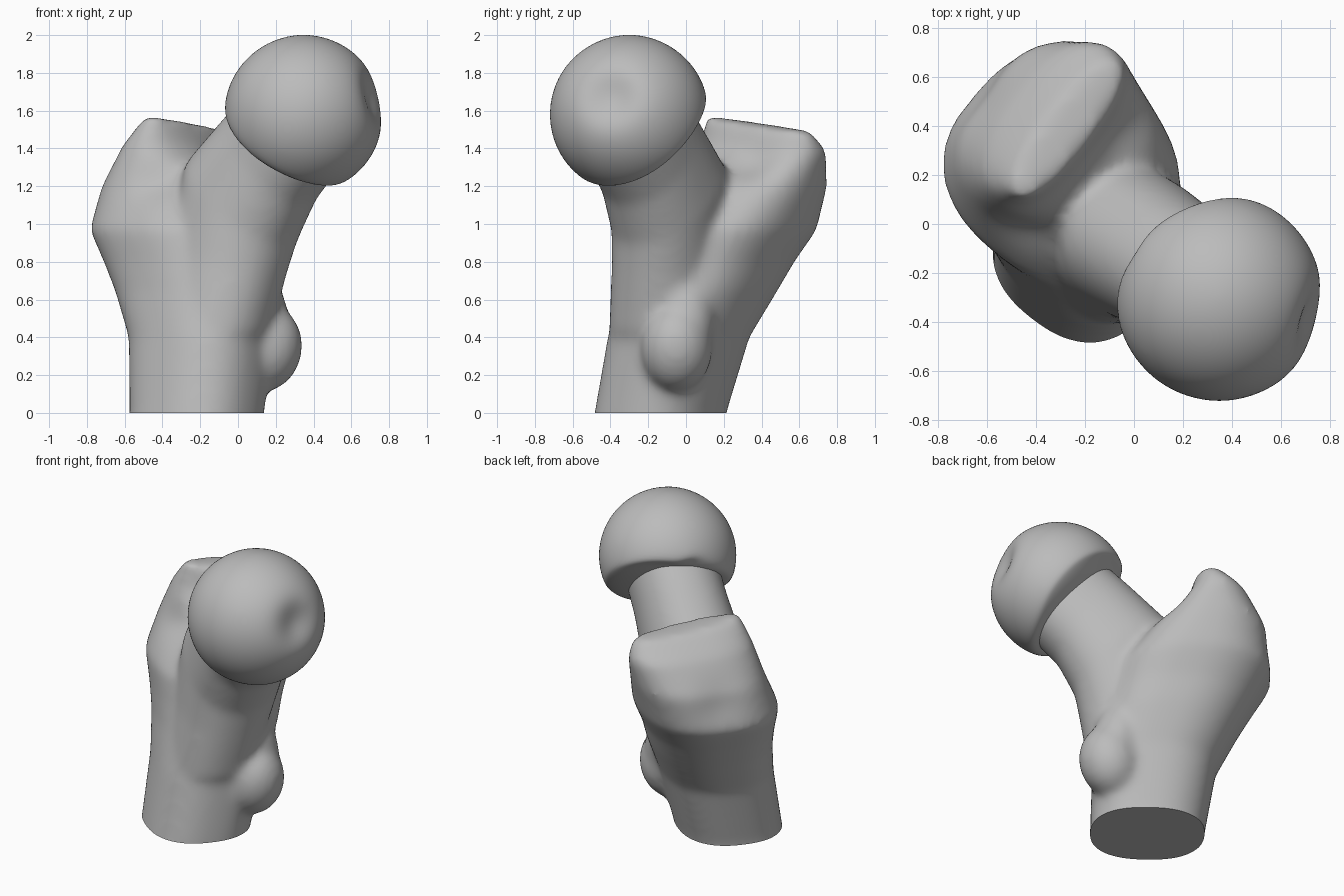
import bpy, bmesh, math
from mathutils import Vector, Matrix

cube = bpy.data.objects.get("Cube")
if cube:
    bpy.data.objects.remove(cube, do_unlink=True)

# Working axes: U runs along the neck seen from above, V across it
U = Vector((0.79, -0.61, 0)).normalized()
V = Vector((0.61, 0.79, 0)).normalized()
Z = Vector((0, 0, 1))

bone = bpy.data.materials.new("bone_grey")
bone.use_nodes = True
bone.diffuse_color = (0.5, 0.5, 0.5, 1)
bone.node_tree.nodes["Principled BSDF"].inputs["Base Color"].default_value = (0.5, 0.5, 0.5, 1)


def loft(bm, sections, power=2.4, n=40):
    """Skin rounded-rectangle rings: (centre, axis_a, axis_b, half_a, half_b)."""
    rings = []
    for c, ax, bx, a, b in sections:
        ring = []
        for i in range(n):
            t = math.tau * i / n
            ct, st = math.cos(t), math.sin(t)
            p = ax * math.copysign(abs(ct) ** (2 / power), ct) * a
            p += bx * math.copysign(abs(st) ** (2 / power), st) * b
            ring.append(bm.verts.new(c + p))
        rings.append(ring)
    for r, s in zip(rings, rings[1:]):
        for i in range(n):
            j = (i + 1) % n
            bm.faces.new((r[i], r[j], s[j], s[i]))
    bm.faces.new(rings[0][::-1])
    bm.faces.new(rings[-1])


def ellipsoid(bm, centre, radii, tilt=0):
    m = Matrix.Translation(centre) @ Matrix.Rotation(tilt, 4, 'Y') @ Matrix.Diagonal((*radii, 1))
    bmesh.ops.create_icosphere(bm, subdivisions=5, radius=1, matrix=m)


def dent(bm, centre, radius, push):
    """Push the surface around a point with a soft falloff."""
    centre, push = Vector(centre), Vector(push)
    for v in bm.verts:
        v.co += push * math.exp(-((v.co - centre).length / radius) ** 2)


def make_object(name, bm):
    mesh = bpy.data.meshes.new(name)
    bm.to_mesh(mesh)
    bm.free()
    mesh.materials.append(bone)
    ob = bpy.data.objects.new(name, mesh)
    bpy.context.collection.objects.link(ob)
    bpy.ops.object.select_all(action='DESELECT')
    ob.select_set(True)
    bpy.context.view_layer.objects.active = ob
    return ob


# Shaft flaring into the greater trochanter:
# z, centre u, centre v, half u, half v, backward fall of the ring
bm = bmesh.new()
body = [
    (-0.30, -0.09, -0.29, 0.35, 0.32, 0),
    (0.00, -0.09, -0.24, 0.35, 0.32, 0),
    (0.40, -0.13, -0.15, 0.38, 0.34, 0),
    (0.65, -0.22, -0.08, 0.43, 0.37, 0),
    (0.80, -0.29, -0.05, 0.45, 0.39, 0),
    (0.97, -0.37, -0.01, 0.48, 0.43, 0),
    (1.20, -0.46, 0.07, 0.36, 0.41, 0),
    (1.40, -0.50, 0.13, 0.19, 0.39, -0.05),
    (1.53, -0.45, 0.14, 0.09, 0.34, -0.12),
]
loft(bm, [(U * u + V * v + Z * z, U, V + Z * fall, a, b) for z, u, v, a, b, fall in body])

# Neck bending out of the shaft towards the head:
# u, v, z, lean in degrees, half height, half width
neck = [
    (-0.05, -0.17, 0.42, 0, 0.32, 0.28),
    (0.00, -0.10, 0.82, 14, 0.34, 0.29),
    (0.07, -0.06, 1.12, 38, 0.37, 0.30),
    (0.25, -0.04, 1.35, 48, 0.33, 0.28),
    (0.45, -0.03, 1.55, 50, 0.32, 0.28),
]
loft(bm, [(U * u + V * v + Z * z,
           U * math.cos(math.radians(d)) - Z * math.sin(math.radians(d)), V, a, b)
          for u, v, z, d, a, b in neck], power=2.2)

# Lesser trochanter, with a tapering upper tail
ellipsoid(bm, (0.15, -0.05, 0.34), (0.19, 0.19, 0.23), 0.2)
ellipsoid(bm, (0.13, 0.0, 0.50), (0.14, 0.15, 0.26), -0.15)

bmesh.ops.recalc_face_normals(bm, faces=bm.faces)
femur = make_object("shaft_and_neck", bm)

# Fuse the parts into one soft surface
remesh = femur.modifiers.new("fuse", 'REMESH')
remesh.mode = 'VOXEL'
remesh.voxel_size = 0.022
soften = femur.modifiers.new("soften", 'SMOOTH')
soften.factor = 0.5
soften.iterations = 22
for m in ("fuse", "soften"):
    bpy.ops.object.modifier_apply(modifier=m)

# Hollows, and a flat sawn base
bm = bmesh.new()
bm.from_mesh(femur.data)
dent(bm, (-0.12, 0.40, 1.25), 0.13, (-0.05, 0.0, -0.06))
dent(bm, (-0.42, 0.0, 1.2), 0.13, (0.02, 0.04, -0.01))
dent(bm, (-0.62, 0.52, 1.15), 0.16, (0.02, -0.02, 0))
cut = bmesh.ops.bisect_plane(bm, geom=bm.verts[:] + bm.edges[:] + bm.faces[:],
                             plane_co=(0, 0, 0), plane_no=(0, 0, 1), clear_inner=True)
rim = [e for e in cut["geom_cut"] if isinstance(e, bmesh.types.BMEdge)]
bmesh.ops.contextual_create(bm, geom=rim)
bm.to_mesh(femur.data)
bm.free()
bpy.ops.object.shade_smooth_by_angle(angle=math.radians(50))

# Head: a ball flattened where it overhangs the neck, with a small pit
bm = bmesh.new()
head_centre = Vector((0.347, -0.3, 1.58))
ellipsoid(bm, head_centre, (0.423, 0.423, 0.423))
under = Vector((-0.6, 0.35, -0.72)).normalized()
for v in bm.verts:
    rel = v.co - head_centre
    # The lip reaches further down the front of the neck than the back
    limit = 0.16 - 0.26 * rel.dot(V) + 0.015 * math.sin(3 * math.atan2(rel.dot(V), rel.z))
    d = rel.dot(under)
    if d > limit:
        v.co -= under * (d - limit) * 0.85
dent(bm, (0.72, -0.40, 1.67), 0.12, (-0.07, 0.02, -0.02))
for _ in range(5):
    bmesh.ops.smooth_vert(bm, verts=bm.verts, factor=0.5,
                          use_axis_x=True, use_axis_y=True, use_axis_z=True)
make_object("ball_head", bm)
bpy.ops.object.shade_smooth_by_angle(angle=math.radians(60))
